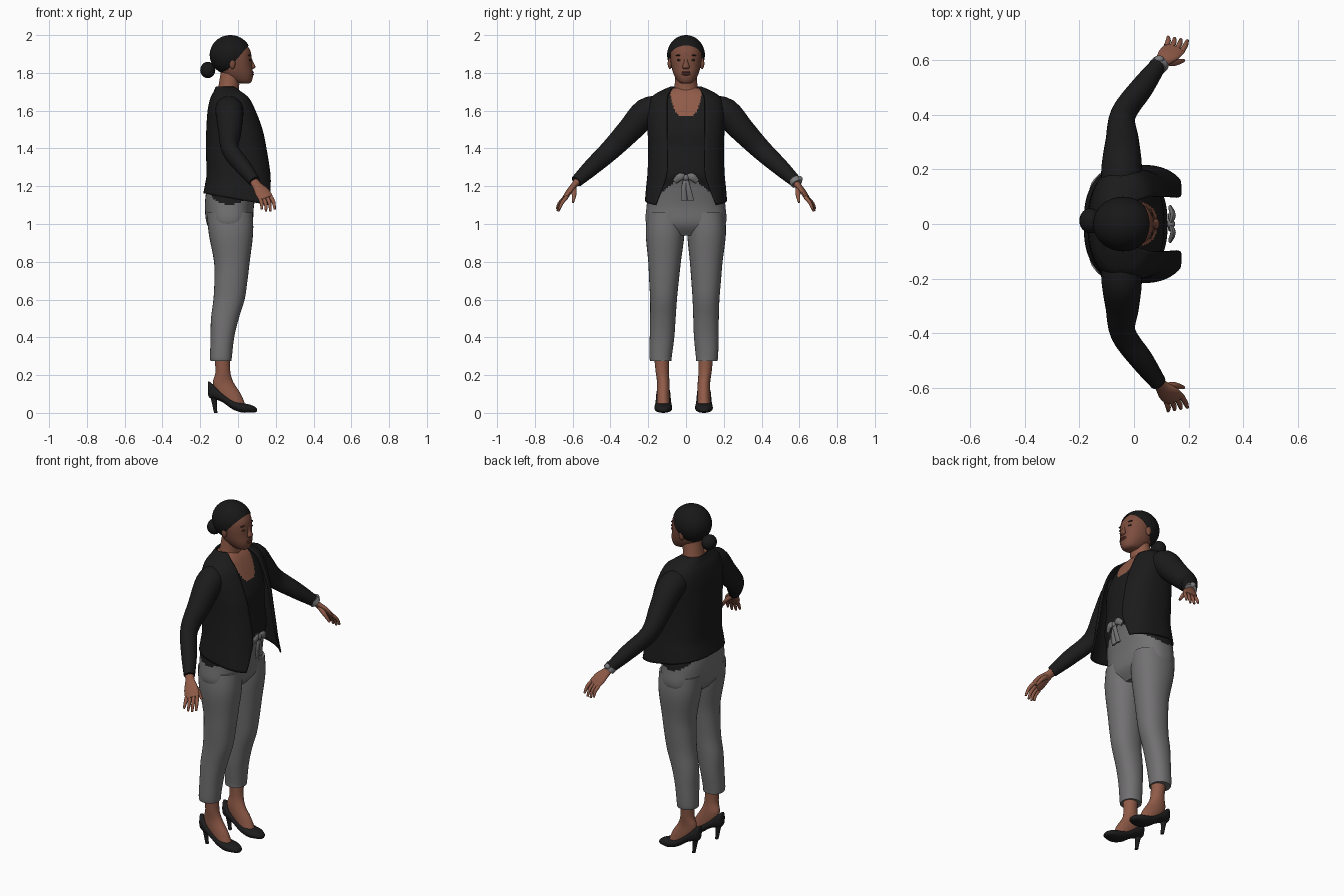
import bpy, bmesh, math
from mathutils import Vector, Matrix

if "Cube" in bpy.data.objects:
    bpy.data.objects.remove(bpy.data.objects["Cube"])

X, Y, Z = Vector((1, 0, 0)), Vector((0, 1, 0)), Vector((0, 0, 1))


def material(name, r, g, b):
    m = bpy.data.materials.new(name)
    m.diffuse_color = (r, g, b, 1)
    m.use_nodes = True
    m.node_tree.nodes["Principled BSDF"].inputs["Base Color"].default_value = m.diffuse_color
    return m


SKIN = material("skin", 0.28, 0.105, 0.065)
FACE = material("face_skin", 0.2, 0.075, 0.048)
BLACK = material("black_cloth", 0.011, 0.011, 0.011)
HAIR = material("black_hair", 0.009, 0.009, 0.009)
GREY = material("grey_cloth", 0.17, 0.165, 0.17)
SHOE = material("black_leather", 0.012, 0.012, 0.013)
LIPS = material("lips", 0.15, 0.045, 0.035)
EYES = material("dark_eyes", 0.03, 0.018, 0.014)
METAL = material("watch_metal", 0.2, 0.2, 0.21)


def finish(name, bm, *mats):
    bmesh.ops.recalc_face_normals(bm, faces=bm.faces)
    me = bpy.data.meshes.new(name)
    bm.to_mesh(me)
    bm.free()
    for m in mats:
        me.materials.append(m)
    ob = bpy.data.objects.new(name, me)
    bpy.context.collection.objects.link(ob)
    bpy.ops.object.select_all(action='DESELECT')
    ob.select_set(True)
    bpy.context.view_layer.objects.active = ob
    bpy.ops.object.shade_smooth_by_angle(angle=math.radians(50))
    return ob


def smooth_path(secs, steps):
    """Catmull-Rom interpolation of all values of the sections."""
    out = []
    for i in range(len(secs) - 1):
        a, b, c, d = (secs[max(0, min(len(secs) - 1, i + k))] for k in (-1, 0, 1, 2))
        for s in range(steps):
            t = s / steps
            out.append([0.5 * (2 * q + (r - p) * t + (2 * p - 5 * q + 4 * r - w) * t * t
                               + (3 * q - p - 3 * r + w) * t ** 3)
                        for p, q, r, w in zip(a, b, c, d)])
    return out + [list(secs[-1])]


def loft(secs, n=32, p=2, frame=(X, Y), axis=None, steps=4):
    """Sections (x, y, z, a, b[, gap]); axis gives rings square to the path."""
    bm = bmesh.new()
    path = smooth_path(secs, steps)
    gap = len(secs[0]) > 5
    rings = []
    for i, s in enumerate(path):
        u, v = frame
        if axis:
            t = Vector(path[min(i + 1, len(path) - 1)][:3]) - Vector(path[max(i - 1, 0)][:3])
            t.normalize()
            u = (axis - t * axis.dot(t)).normalized()
            v = t.cross(u)
        t0 = math.asin(min(0.97, s[5] / s[4]) ** (p / 2)) if gap else 0
        ring = []
        for k in range(n):
            th = t0 + (2 * math.pi - 2 * t0) * k / (n - 1 if gap else n)
            c, d = math.cos(th), math.sin(th)
            c, d = (math.copysign(abs(q) ** (2 / p), q) for q in (c, d))
            ring.append(bm.verts.new(Vector(s[:3]) + u * s[3] * c + v * s[4] * d))
        rings.append(ring)
    for r0, r1 in zip(rings, rings[1:]):
        for k in range(n - 1 if gap else n):
            j = (k + 1) % n
            bm.faces.new((r0[k], r0[j], r1[j], r1[k]))
    if not gap:
        bm.faces.new(rings[0])
        bm.faces.new(rings[-1])
    return bm


def ball(loc, size, seg=24):
    bm = bmesh.new()
    bmesh.ops.create_uvsphere(bm, u_segments=seg, v_segments=seg // 2, radius=1,
                              matrix=Matrix.Translation(loc) @ Matrix.Diagonal((*size, 1)))
    return bm


# torso: inner top, with bare neckline and trouser waist coloured by height
bm = loft([(-.055, 0, 1.72, .05, .08), (-.045, 0, 1.68, .075, .15), (-.035, 0, 1.6, .105, .188),
           (-.02, 0, 1.5, .127, .186), (-.02, 0, 1.4, .13, .182), (-.015, 0, 1.27, .138, .187),
           (-.03, 0, 1.2, .135, .195), (-.045, 0, 1.1, .13, .208), (-.045, 0, 1.0, .12, .21),
           (-.045, 0, .94, .08, .15)], n=128, p=2.4, steps=10)
for f in bm.faces:
    x, y, z = f.calc_center_median()
    if x > -.06 and z > 1.57 + .06 * (abs(y) / .07) ** 4:
        f.material_index = 1
    elif z < 1.27 - .8 * abs(y):
        f.material_index = 2
finish("torso", bm, BLACK, SKIN, GREY)

# open jacket
bm = loft([(-.06, 0, 1.725, .055, .078, .068), (-.052, 0, 1.7, .073, .135, .085),
           (-.04, 0, 1.665, .103, .183, .098), (-.03, 0, 1.6, .127, .203, .1),
           (-.014, 0, 1.5, .15, .2, .1), (-.004, 0, 1.4, .162, .196, .098),
           (.008, 0, 1.27, .171, .2, .1), (.01, 0, 1.2, .18, .207, .125),
           (.015, 0, 1.13, .195, .213, .16)], n=64, p=2.6)
for v in bm.verts:
    if v.co.z < 1.25:
        v.co.z -= .18 * v.co.x * (1.25 - v.co.z) / .12
jacket = finish("jacket", bm, BLACK)
mod = jacket.modifiers.new("thickness", 'SOLIDIFY')
mod.thickness, mod.offset = .008, 0

# neck and head
finish("neck", loft([(-.05, 0, 1.66, .065, .078), (-.05, 0, 1.72, .055, .062),
                     (-.035, 0, 1.81, .055, .056)]), SKIN)
finish("head", loft([(.04, 0, 1.743, .018, .02), (.022, 0, 1.755, .05, .043), (0, 0, 1.79, .08, .064),
                     (-.013, 0, 1.83, .088, .076), (-.02, 0, 1.88, .092, .083),
                     (-.025, 0, 1.92, .089, .08), (-.032, 0, 1.96, .066, .06),
                     (-.04, 0, 1.985, .02, .02)], p=2.2, n=40), FACE)
finish("nose", loft([(.066, 0, 1.878, .006, .008), (.073, 0, 1.855, .009, .011),
                     (.08, 0, 1.832, .013, .019), (.074, 0, 1.821, .008, .014)], n=16), FACE)
for name, z, h in (("upper_lip", 1.803, .006), ("lower_lip", 1.792, .007)):
    finish(name, ball((.072, 0, z), (.012, .026, h)), LIPS)
for side, label in ((1, "left"), (-1, "right")):
    finish(label + "_ear", ball((-.03, side * .085, 1.85), (.016, .012, .03)), FACE)
    finish(label + "_eye", ball((.061, side * .035, 1.868), (.008, .014, .006)), EYES)
    finish(label + "_eyebrow", ball((.058, side * .036, 1.893), (.009, .02, .004)), EYES)

# hair cap cut along a slanted hairline, with a bun
bm = ball((-.04, 0, 1.895), (.11, .1, .105), 48)
bmesh.ops.bisect_plane(bm, geom=bm.verts[:] + bm.edges[:] + bm.faces[:], plane_co=(-.035, 0, 1.84),
                       plane_no=(-1.15, 0, 1), clear_inner=True)
finish("hair", bm, HAIR)
finish("hair_bun", ball((-.16, .012, 1.815), (.04, .046, .043)), HAIR)

# waist tie: knot, two loops and two tails
finish("tie_knot", ball((.135, 0, 1.245), (.016, .016, .018)), GREY)
for s in (1, -1):
    finish("tie_loop", loft([(.13, 0, 1.245, .006, .012), (.143, s * .03, 1.25, .01, .02),
                             (.132, s * .06, 1.225, .007, .014)], n=12, axis=X), GREY)
    finish("tie_tail", loft([(.135, 0, 1.245, .006, .01), (.137, s * .012, 1.19, .008, .014),
                             (.13, s * .018 + .008, 1.125, .006, .017)], n=12), GREY)

for side, label in ((1, "left"), (-1, "right")):
    def m(secs):
        return [(s[0], side * s[1], *s[2:]) for s in secs]

    # trouser leg, given as z, back, front, inner, outer
    def shift(z):
        return -.033 * max(0, 1 - z) if side > 0 else 0
    leg = [(1.06, -.165, .078, .01, .205), (.95, -.155, .08, .008, .213), (.8, -.127, .062, .027, .2),
           (.7, -.125, .05, .038, .195), (.6, -.13, .035, .048, .19), (.5, -.143, .004, .055, .19),
           (.4, -.145, -.02, .062, .192), (.3, -.148, -.032, .075, .193), (.275, -.146, -.034, .077, .19)]
    finish(label + "_trouser_leg", loft(
        m([((b + f) / 2, (i + o) / 2 + shift(z), z, (f - b) / 2, (o - i) / 2)
           for z, b, f, i, o in leg]), p=2.2), GREY)

    # foot and high-heeled shoe
    fy = .095 if side > 0 else .12
    finish(label + "_foot", loft(
        m([(-.085, fy + .01, .33, .045, .042), (-.08, fy + .006, .22, .039, .035),
           (-.078, fy, .16, .055, .033), (-.05, fy, .1, .065, .034), (-.005, fy, .04, .045, .034)])), SKIN)
    shoe = [(-.16, .1, .165, .012), (-.15, .08, .165, .026), (-.12, .072, .14, .036), (-.08, .055, .105, .039),
            (-.03, .02, .07, .043), (.02, .002, .053, .047), (.06, .002, .045, .042),
            (.09, .003, .032, .026), (.1, .008, .022, .01)]
    finish(label + "_shoe", loft(m([(x, fy, (a + b) / 2, w, (b - a) / 2) for x, a, b, w in shoe]),
                                 frame=(Y, Z), p=2.4), SHOE)
    finish(label + "_heel", loft(m([(-.128, fy, .11, .026, .026), (-.126, fy, .06, .014, .014),
                                    (-.118, fy, 0, .009, .01)]), n=16), SHOE)

    # sleeve
    finish(label + "_sleeve", loft(
        m([(-.05, .13, 1.61, .07, .07), (-.045, .21, 1.59, .074, .076), (-.043, .3, 1.495, .062, .066),
           (-.04, .4, 1.392, .046, .055), (.03, .5, 1.3, .042, .045), (.088, .58, 1.225, .03, .032)]),
        axis=X), BLACK)

    # hand: palm, fanned fingers and thumb
    w = Vector((.85, -.35 * side, .3)).normalized()
    finish(label + "_palm", loft(
        m([(.075, .565, 1.24, .024, .02), (.1, .592, 1.205, .026, .017), (.127, .62, 1.17, .04, .015),
           (.15, .642, 1.135, .04, .012)]), n=20, axis=w), SKIN)
    for k in range(4):
        t = k / 3
        base = Vector((.118 + .056 * t, .65 - .02 * t, 1.13 + .014 * t))
        tip = Vector((.125 + .07 * t, .684 - .013 * t, 1.078 - .012 * math.sin(math.pi * t)))
        mid = (base + tip) / 2 + Vector((.004, .004, .004))
        finish(label + "_finger", loft(m([(*base, .01, .01), (*mid, .0095, .0095), (*tip, .006, .006)]),
                                       n=12, axis=w), SKIN)
    finish(label + "_thumb", loft(m([(.115, .595, 1.19, .014, .014), (.15, .592, 1.16, .013, .012),
                                     (.182, .598, 1.115, .006, .006)]), n=12, axis=Y), SKIN)

# watch on the left wrist
finish("watch_band", loft([(.084, .574, 1.233, .034, .031), (.096, .587, 1.213, .034, .031)],
                          axis=X, steps=1), METAL)
finish("watch_face", ball((.092, .603, 1.238), (.018, .014, .016)), METAL)
